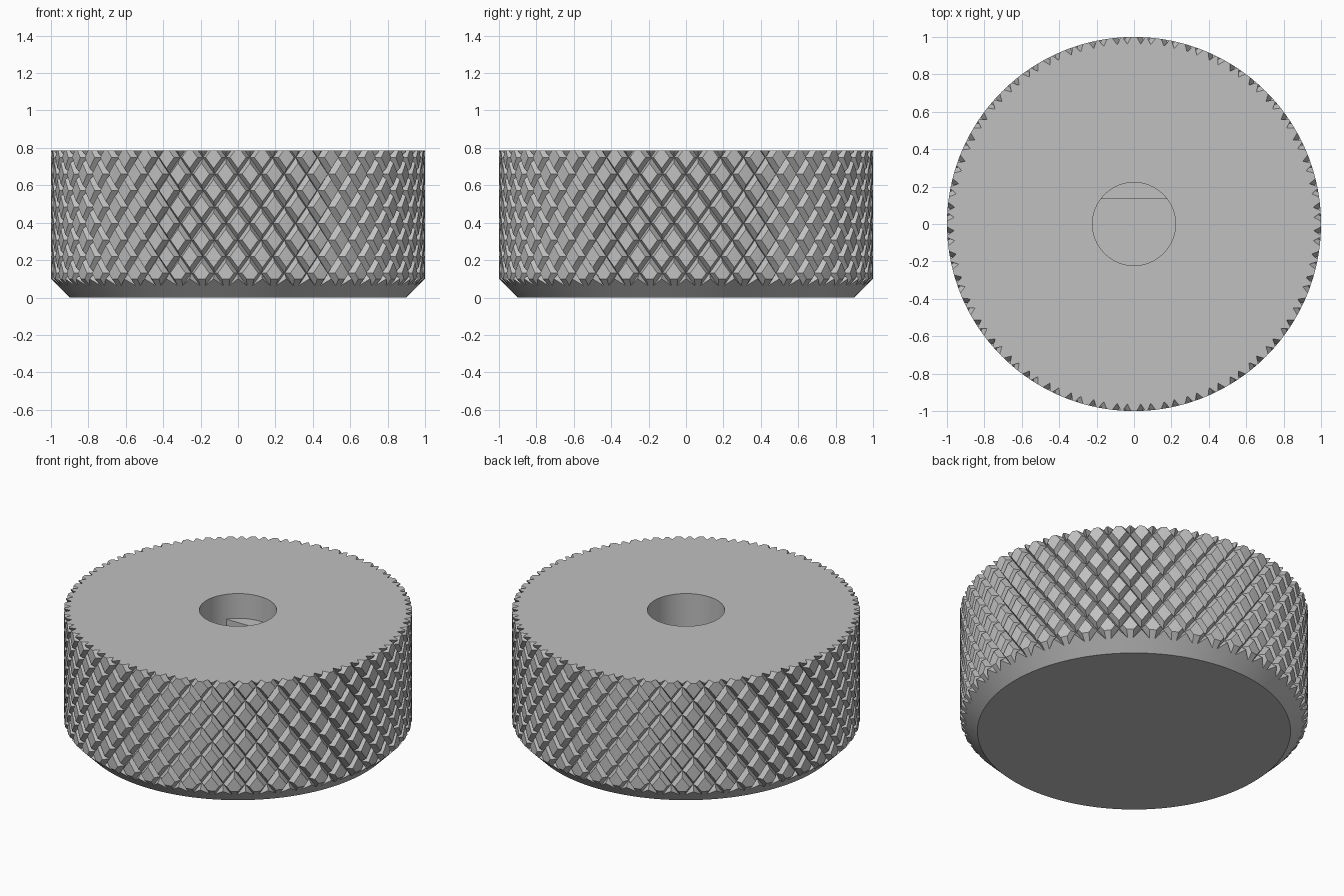
import bpy, bmesh, math

if "Cube" in bpy.data.objects:
    bpy.data.objects.remove(bpy.data.objects["Cube"])

HEIGHT, BEVEL = 0.787, 0.1          # overall height, bottom chamfer
GROOVES = 48                        # knurl grooves in each direction
SLOPE = 1.35                        # rise per radian of twist
TOP_ANGLE = 0.037                   # groove offset at the top rim
DEPTH, HALF_WIDTH = 0.037, 0.0215   # groove section
HOLE_R, FLAT_Y = 0.222, 0.135       # shaft hole and its flat
HOLE_FLOOR, LEDGE = 0.15, 0.63

grey = bpy.data.materials.new("satin_grey")
grey.diffuse_color = (0.53, 0.53, 0.53, 1)
grey.use_nodes = True
grey.node_tree.nodes["Principled BSDF"].inputs["Base Color"].default_value = grey.diffuse_color


def loft(bm, rings):
    """Skin a stack of closed rings and cap both ends."""
    rows = [[bm.verts.new(p) for p in ring] for ring in rings]
    n = len(rows[0])
    for a, b in zip(rows, rows[1:]):
        for i in range(n):
            j = (i + 1) % n
            bm.faces.new((a[i], a[j], b[j], b[i]))
    bm.faces.new(rows[0][::-1])
    bm.faces.new(rows[-1])


def circle(r, z, n):
    return [(r * math.cos(2 * math.pi * i / n), r * math.sin(2 * math.pi * i / n), z)
            for i in range(n)]


def make(name, bm):
    bmesh.ops.recalc_face_normals(bm, faces=bm.faces[:])
    mesh = bpy.data.meshes.new(name)
    bm.to_mesh(mesh)
    bm.free()
    mesh.materials.append(grey)
    obj = bpy.data.objects.new(name, mesh)
    bpy.context.collection.objects.link(obj)
    return obj


def cut(target, cutter):
    mod = target.modifiers.new("cut", 'BOOLEAN')
    mod.operation, mod.solver, mod.object = 'DIFFERENCE', 'MANIFOLD', cutter
    bpy.context.view_layer.objects.active = target
    bpy.ops.object.modifier_apply(modifier=mod.name)
    bpy.data.objects.remove(cutter)


def knurl_cutter(direction):
    """All the V grooves that twist one way around the rim."""
    bm = bmesh.new()
    r_in, r_out = 1 - DEPTH, 1.03
    spread = HALF_WIDTH * (r_out - r_in) / DEPTH
    z0, z1, steps = 0.03, HEIGHT + 0.03, 24
    for k in range(GROOVES):
        base = -math.pi / 2 + direction * TOP_ANGLE + 2 * math.pi * k / GROOVES
        rings = []
        for s in range(steps + 1):
            z = z0 + (z1 - z0) * s / steps
            t = base + direction * (HEIGHT - z) / SLOPE
            rings.append([(r * math.cos(t + d), r * math.sin(t + d), z)
                          for r, d in ((r_in, 0), (r_out, -spread), (r_out, spread))])
        loft(bm, rings)
    return make("knurl_cutter", bm)


# Knob body: drum with a chamfered bottom edge
bm = bmesh.new()
loft(bm, [circle(1 - BEVEL, 0, 192), circle(1, BEVEL, 192), circle(1, HEIGHT, 192)])
knob = make("knob_body", bm)

# Crossed knurling
for direction in (1, -1):
    cut(knob, knurl_cutter(direction))

# Blind shaft hole
bm = bmesh.new()
loft(bm, [circle(HOLE_R, HOLE_FLOOR, 96), circle(HOLE_R, HEIGHT + 0.1, 96)])
cut(knob, make("hole_cutter", bm))

# Flat that makes the lower part of the hole D-shaped, embedded in the body
r = HOLE_R + 0.006
a0 = math.asin(FLAT_Y / r)
arc = [a0 + (math.pi - 2 * a0) * i / 24 for i in range(25)]
bm = bmesh.new()
loft(bm, [[(r * math.cos(a), r * math.sin(a), z) for a in arc]
          for z in (HOLE_FLOOR - 0.01, LEDGE)])
key = make("shaft_flat", bm)

# Smooth round walls, crisp edges
for obj in (knob, key):
    bpy.ops.object.select_all(action='DESELECT')
    obj.select_set(True)
    bpy.context.view_layer.objects.active = obj
    bpy.ops.object.shade_smooth_by_angle(angle=math.radians(25))
